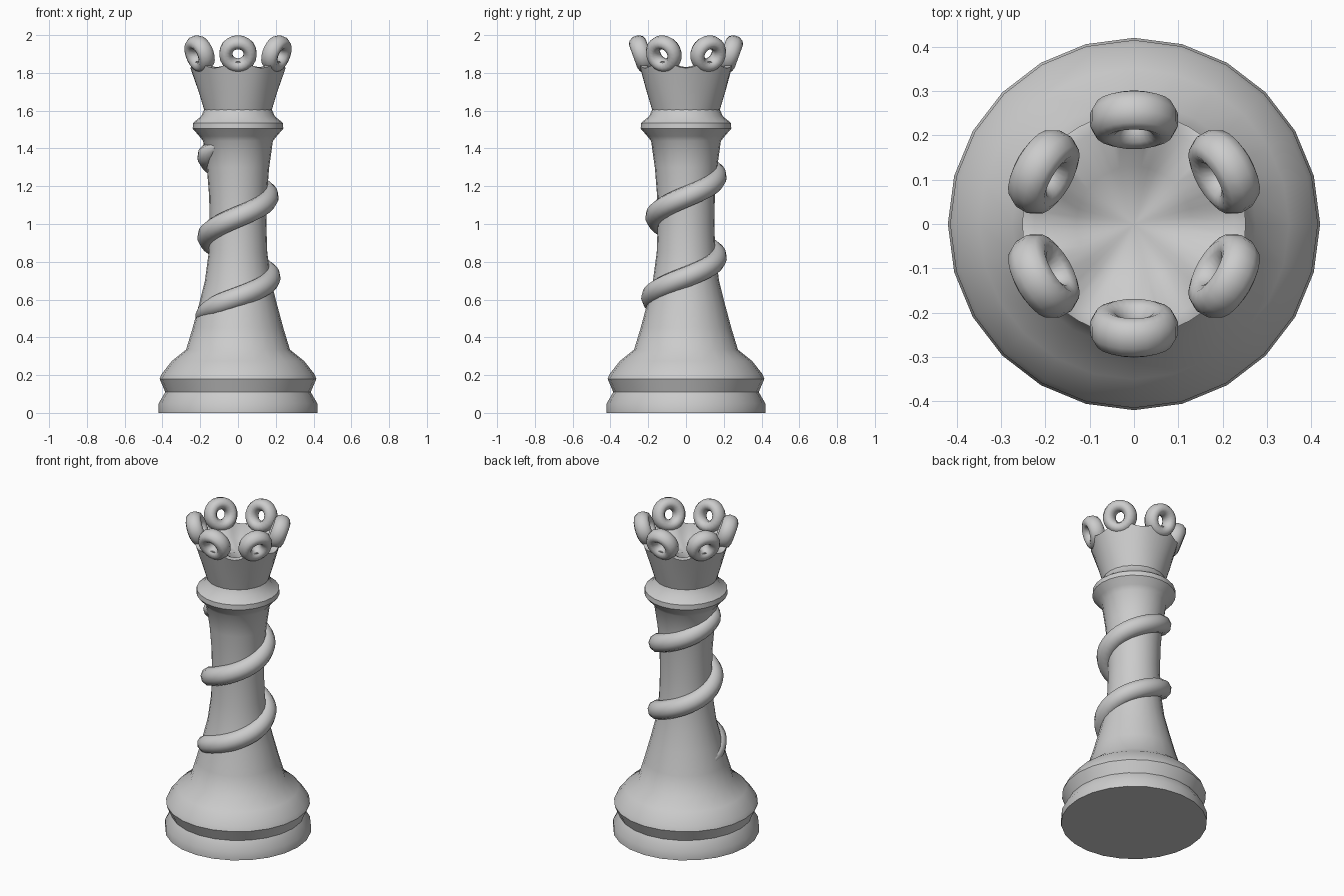
import bpy, bmesh
from math import sin, cos, pi, radians
from mathutils import Matrix

if "Cube" in bpy.data.objects:
    bpy.data.objects.remove(bpy.data.objects["Cube"])


def finish(obj, angle=40):
    bpy.ops.object.select_all(action='DESELECT')
    obj.select_set(True)
    bpy.context.view_layer.objects.active = obj
    bpy.ops.object.shade_smooth_by_angle(angle=radians(angle))


def lathe(name, profile, sides, lift=None):
    """Revolve (radius, z) points; zero-radius ends are welded. lift(i, angle) adds height."""
    bm = bmesh.new()
    rings = []
    for i, (r, z) in enumerate(profile):
        ring = []
        for k in range(sides):
            a = 2 * pi * k / sides
            dz = lift(i, a) if lift else 0
            ring.append(bm.verts.new((r * cos(a), r * sin(a), z + dz)))
        rings.append(ring)
    for lo, hi in zip(rings, rings[1:]):
        for k in range(sides):
            n = (k + 1) % sides
            bm.faces.new((lo[k], lo[n], hi[n], hi[k]))
    bmesh.ops.remove_doubles(bm, verts=bm.verts, dist=1e-5)
    bmesh.ops.recalc_face_normals(bm, faces=bm.faces)
    mesh = bpy.data.meshes.new(name)
    bm.to_mesh(mesh)
    bm.free()
    obj = bpy.data.objects.new(name, mesh)
    bpy.context.collection.objects.link(obj)
    finish(obj)
    return obj


def tube(name, points, depth, closed=False):
    """Round tube through (x, y, z, thickness) points, converted to a mesh."""
    curve = bpy.data.curves.new(name, 'CURVE')
    curve.dimensions = '3D'
    curve.bevel_depth = depth
    curve.bevel_resolution = 3
    curve.use_fill_caps = True
    spline = curve.splines.new('POLY')
    spline.points.add(len(points) - 1)
    for p, (x, y, z, t) in zip(spline.points, points):
        p.co = (x, y, z, 1)
        p.radius = t
    spline.use_cyclic_u = closed
    obj = bpy.data.objects.new(name, curve)
    bpy.context.collection.objects.link(obj)
    bpy.ops.object.select_all(action='DESELECT')
    obj.select_set(True)
    bpy.context.view_layer.objects.active = obj
    bpy.ops.object.convert(target='MESH')
    obj = bpy.context.view_layer.objects.active
    finish(obj, 60)
    return obj


# Base, tapering shaft and collar
lathe("body", [
    (0, 0), (0.42, 0), (0.42, 0.05), (0.385, 0.11), (0.415, 0.18), (0.405, 0.205),
    (0.35, 0.275), (0.275, 0.335), (0.24, 0.45), (0.205, 0.58), (0.175, 0.7),
    (0.155, 0.85), (0.15, 1.0), (0.153, 1.15), (0.165, 1.3), (0.185, 1.44),
    (0.205, 1.465), (0.24, 1.505), (0.238, 1.535), (0.195, 1.57), (0.178, 1.61),
    (0, 1.61)], 24)

# Flared crown with a scalloped rim and a shallow dished top
weights = [0, 0, 0, 1, 1, 0.4, 0]
lathe("crown", [
    (0, 1.6), (0.178, 1.6), (0.208, 1.7), (0.252, 1.825), (0.225, 1.83),
    (0.13, 1.785), (0, 1.76)], 48,
    lambda i, a: 0.035 * weights[i] * (1 - cos(6 * a)) / 2)

# Six loops leaning outward around the rim
ring = [(0.065 * cos(2 * pi * k / 20), 0, 0.065 * sin(2 * pi * k / 20), 1) for k in range(20)]
for n in range(6):
    loop = tube("crown_loop", ring, 0.036, closed=True)
    loop.data.transform(
        Matrix.Rotation(radians(60 * n), 4, 'Z')
        @ Matrix.Translation((0, 0.235, 1.901))
        @ Matrix.Rotation(radians(-20), 4, 'X')
        @ Matrix.Diagonal((1, 1.3, 1, 1)))

# Band winding up the shaft, tapered at both ends
band = []
for k in range(71):
    deg = 165 + (945 - 165) * k / 70
    z = 0.49 + (1.41 - 0.49) * k / 70
    r = 0.16 + 0.14 * max(0, 0.85 - z) ** 1.3
    t = min(1, 0.45 + k / 12, 0.4 + (70 - k) / 5)
    band.append((r * cos(radians(deg)), r * sin(radians(deg)), z, t))
tube("spiral_band", band, 0.056)
